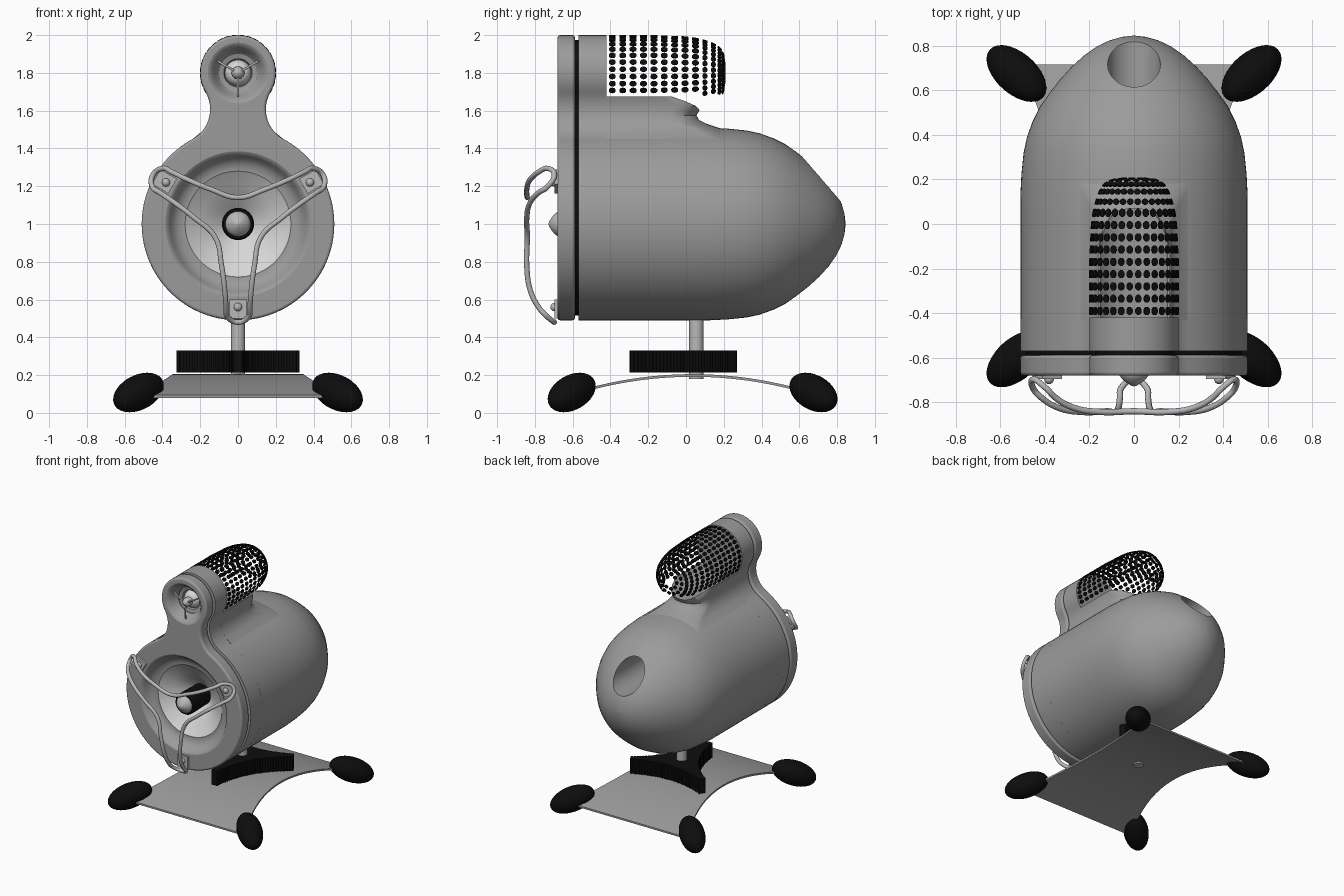
import bpy, bmesh, math
from math import sin, cos, pi, sqrt, atan2
from mathutils import Vector, Matrix

if "Cube" in bpy.data.objects:
    bpy.data.objects.remove(bpy.data.objects["Cube"])


def material(name, c):
    m = bpy.data.materials.new(name)
    m.diffuse_color = (c, c, c, 1)
    m.use_nodes = True
    m.node_tree.nodes["Principled BSDF"].inputs["Base Color"].default_value = m.diffuse_color
    return m


GREY = material("body grey", 0.33)
METAL = material("light metal", 0.48)
CONE = material("pale cone", 0.68)
BLACK = material("black rubber", 0.004)


def finish(bm, name, mat, angle=35):
    bmesh.ops.remove_doubles(bm, verts=bm.verts, dist=1e-5)
    bmesh.ops.recalc_face_normals(bm, faces=bm.faces)
    me = bpy.data.meshes.new(name)
    bm.to_mesh(me)
    bm.free()
    ob = bpy.data.objects.new(name, me)
    bpy.context.collection.objects.link(ob)
    me.materials.append(mat)
    smooth(ob, angle)
    return ob


def smooth(ob, angle=35):
    bpy.ops.object.select_all(action='DESELECT')
    ob.select_set(True)
    bpy.context.view_layer.objects.active = ob
    bpy.ops.object.shade_smooth_by_angle(angle=math.radians(angle))


def apply(ob, kind, **kw):
    m = ob.modifiers.new(kind, kind)
    for k, v in kw.items():
        setattr(m, k, v)
    bpy.context.view_layer.objects.active = ob
    bpy.ops.object.modifier_apply(modifier=m.name)


def cut(ob, cutter):
    apply(ob, 'BOOLEAN', object=cutter, operation='DIFFERENCE', solver='EXACT')
    bpy.data.objects.remove(cutter)
    smooth(ob)


def loft(bm, rings, closed=True):
    vs = [[bm.verts.new(p) for p in r] for r in rings]
    n = len(vs[0])
    for a, b in zip(vs, vs[1:]):
        for i in range(n if closed else n - 1):
            j = (i + 1) % n
            bm.faces.new((a[i], a[j], b[j], b[i]))
    return vs


def lathe(name, profile, zc, mat, n=72, cap=False, angle=35):
    """Turn (radius, y) points round the y axis at height zc."""
    bm = bmesh.new()
    vs = loft(bm, [[(max(r, 1e-4) * cos(2 * pi * i / n), y, zc + max(r, 1e-4) * sin(2 * pi * i / n))
                    for i in range(n)] for r, y in profile])
    if cap:
        bm.faces.new(vs[0])
        bm.faces.new(vs[-1])
    return finish(bm, name, mat, angle)


def rod(name, r, y0, y1, zc):
    return lathe(name, [(r, y0), (r, y1)], zc, GREY, cap=True)


# keyhole outline: big circle, tweeter circle and two tangent fillets
R, RT, RF, ZW, ZT = 0.51, 0.2, 0.18, 1.0, 1.8
FZ = 1.5376 + 0.3875 * RF
FX = sqrt((RT + RF) ** 2 - (ZT - FZ) ** 2)
P1, P2 = atan2(FZ - ZW, FX), atan2(ZT - FZ, -FX)


def keyhole(inset):
    pts = []
    for x, z, r, a, b, n in ((0, ZW, R - inset, pi - P1, 2 * pi + P1, 64),
                             (FX, FZ, RF + inset, P1 + pi, P2, 14),
                             (0, ZT, RT - inset, P2 - pi, 2 * pi - P2, 32),
                             (-FX, FZ, RF + inset, pi - P2, -P1, 14)):
        pts += [(x + r * cos(a + (b - a) * i / n), z + r * sin(a + (b - a) * i / n)) for i in range(n)]
    return pts


def slab(name, inset, y0, y1, mat, bevel=0):
    bm = bmesh.new()
    vs = loft(bm, [[(x, y, z) for x, z in keyhole(inset)] for y in (y0, y1)])
    bm.faces.new(vs[0])
    bm.faces.new(vs[1])
    ob = finish(bm, name, mat)
    if bevel:
        apply(ob, 'BEVEL', width=bevel, segments=3, limit_method='ANGLE', angle_limit=1.0)
    cut(ob, rod("cutter", 0.385, -0.9, -0.3, ZW))
    cut(ob, rod("cutter", 0.16, -0.9, -0.5, ZT))
    return ob


# front baffle, gasket and front of the cabinet
slab("front_baffle", 0, -0.68, -0.588, GREY, 0.014)
slab("gasket", 0.025, -0.6, -0.56, BLACK)
slab("cabinet_front", 0, -0.57, -0.42, GREY)

# bullet-shaped cabinet with rear port
prof = [(0.51, -0.425), (0.51, -0.2), (0.51, 0.0), (0.51, 0.12), (0.505, 0.22), (0.495, 0.32), (0.48, 0.39),
        (0.455, 0.46), (0.42, 0.53), (0.377, 0.59), (0.33, 0.65), (0.28, 0.705), (0.225, 0.755),
        (0.165, 0.797), (0.11, 0.823), (0.055, 0.839), (0, 0.845)]
body = lathe("cabinet_body", prof, ZW, GREY, 96, cap=True, angle=40)
cut(body, rod("cutter", 0.118, 0.3, 1.2, 1.24))

# neck with hollow cradle under the tweeter cage
bm = bmesh.new()
rings = []
for z, yr in ((1.45, 0.3), (1.49, 0.22), (1.51, 0.17), (1.53, 0.11), (1.55, 0.07), (1.575, 0.055), (1.6, 0.07),
              (1.625, 0.08), (1.65, 0.06), (1.675, 0.02)):
    w = FX - sqrt(RF ** 2 - (z - FZ) ** 2)
    rings.append([(w, -0.43, z)] + [(w * cos(pi * i / 20), yr - 0.15 + 0.15 * sin(pi * i / 20), z)
                                    for i in range(21)] + [(-w, -0.43, z)])
vs = loft(bm, rings)
bm.faces.new(vs[0])
bm.faces.new(vs[-1])
neck = finish(bm, "neck", GREY, 45)
cut(neck, rod("cutter", 0.195, -0.42, 0.4, ZT))

# woofer: surround, cone, centre plug
lathe("woofer_surround", [(0.385, -0.68), (0.373, -0.674), (0.36, -0.655), (0.345, -0.63), (0.32, -0.61),
                          (0.29, -0.602), (0.28, -0.602)], ZW, GREY)
lathe("woofer_cone", [(0.282, -0.602), (0.27, -0.592), (0.2, -0.55), (0.13, -0.5), (0.06, -0.44)], ZW, CONE)
lathe("plug_collar", [(0.08, -0.44), (0.085, -0.6), (0.085, -0.66), (0.078, -0.672), (0.05, -0.672)], ZW, BLACK)
lathe("plug_tip", [(0.068, -0.66), (0.066, -0.678), (0.052, -0.697), (0.03, -0.714), (0.012, -0.725),
                   (0, -0.728)], ZW, METAL)

# tweeter: horn, dome and three-spoke guard
lathe("tweeter_horn", [(0.16, -0.68), (0.15, -0.676), (0.135, -0.66), (0.118, -0.63), (0.105, -0.61), (0.1, -0.605),
                       (0.1, -0.597), (0.075, -0.59), (0.07, -0.57), (0, -0.57)], ZT, GREY)
lathe("tweeter_dome", [(0.068, -0.57), (0.06, -0.592), (0.04, -0.61), (0, -0.62)], ZT, CONE, 40)
lathe("tweeter_hub", [(0.03, -0.6), (0.034, -0.64), (0.027, -0.66), (0.012, -0.672), (0, -0.675)], ZT, METAL, 32)


def wire(name, pts, radius, cyclic, mat):
    cu = bpy.data.curves.new(name, 'CURVE')
    cu.dimensions = '3D'
    cu.bevel_depth, cu.bevel_resolution, cu.resolution_u = radius, 3, 8
    cu.use_fill_caps = True
    sp = cu.splines.new('BEZIER')
    sp.bezier_points.add(len(pts) - 1)
    for b, p in zip(sp.bezier_points, pts):
        b.co = p
        b.handle_left_type = b.handle_right_type = 'AUTO'
    sp.use_cyclic_u = cyclic
    ob = bpy.data.objects.new(name, cu)
    bpy.context.collection.objects.link(ob)
    cu.materials.append(mat)


# woofer guard: one closed wire over three feet
path = []
for k in range(3):
    a = -pi / 2 + k * 2 * pi / 3
    u, t = Vector((cos(a), 0, sin(a))), Vector((-sin(a), 0, cos(a)))
    for r, s in ((0.22, -0.087), (0.35, -0.07), (0.44, -0.063), (0.49, -0.057), (0.52, 0), (0.49, 0.057),
                 (0.44, 0.063), (0.35, 0.07), (0.22, 0.087)):
        path.append(u * r + t * s + Vector((0, -0.845 + 0.155 * (r / 0.525) ** 5, ZW)))
    m = a + pi / 3
    path.append(Vector((0.14 * cos(m), -0.84, ZW + 0.14 * sin(m))))
    # foot plate and screw
    bm = bmesh.new()
    rot = Matrix((t, (0, 1, 0), u)).transposed().to_4x4()
    bmesh.ops.create_cube(bm, size=1, matrix=Matrix.Translation(u * 0.45 + Vector((0, -0.685, ZW)))
                          @ rot @ Matrix.Diagonal((0.09, 0.022, 0.1, 1)))
    bmesh.ops.create_uvsphere(bm, u_segments=16, v_segments=8, radius=0.022,
                              matrix=Matrix.Translation(u * 0.44 + Vector((0, -0.696, ZW))))
    finish(bm, "guard_foot", METAL)
    hub = Vector((0, -0.655, ZT))
    wire("tweeter_spoke", [hub + u * 0.02, hub + u * 0.07 + Vector((0, -0.008, 0)), hub + u * 0.125], 0.006, False, METAL)
wire("woofer_guard", path, 0.014, True, METAL)

# tweeter cage: rows of small black studs on a rounded shell
rows = [(-0.39 + 0.055 * i, 0.197 - 0.008 * max(0, i - 4) / 3) for i in range(8)]
rows += [(0.05, 0.182), (0.1, 0.17), (0.145, 0.154), (0.178, 0.132), (0.197, 0.1), (0.203, 0.06)]
bm = bmesh.new()
for k, (y, r) in enumerate(rows):
    a, b = rows[max(k - 1, 0)], rows[min(k + 1, len(rows) - 1)]
    along = Vector((b[0] - a[0], b[1] - a[1])).normalized()
    n = 32 if r > 0.12 else int(2 * pi * r / 0.04)
    long = 0.019 if k < 9 else 0.014
    for i in range(n):
        th = 2 * pi * (i + 0.5) / n
        rad = Vector((cos(th), 0, sin(th)))
        if ZT + r * sin(th) < 1.69:
            continue
        tan = Vector((-sin(th), 0, cos(th)))
        run = rad * along.y + Vector((0, along.x, 0))
        nor = tan.cross(run)
        c = rad * r + Vector((0, y, ZT))
        vs = loft(bm, [[c + tan * (0.015 * cos(q * pi / 5)) + run * (long * sin(q * pi / 5)) + nor * h
                        for q in range(10)] for h in (-0.004, 0.004)])
        bm.faces.new(vs[0])
        bm.faces.new(vs[1])
finish(bm, "tweeter_cage", BLACK)

# stand post
bm = bmesh.new()
bmesh.ops.create_cone(bm, cap_ends=True, segments=32, radius1=0.038, radius2=0.038, depth=0.36,
                      matrix=Matrix.Translation((0, 0.055, 0.36)))
finish(bm, "post", METAL)

# ribbed three-cornered plate with hollow sides
bm = bmesh.new()
out = []
for k in range(3):
    a = -pi / 2 + k * 2 * pi / 3 + pi / 3
    u, t = Vector((cos(a), sin(a), 0)), Vector((-sin(a), cos(a), 0))
    for i in range(65):
        s = -1 + i / 32
        d = 0.205 - 0.075 * (1 - s * s) + (0.004 if i % 2 else -0.004)
        out.append(u * d + t * (s * 0.305) + Vector((0, 0.065, 0)))
vs = loft(bm, [[p + Vector((0, 0, z)) for p in out] for z in (0.215, 0.33)])
bm.faces.new(vs[0])
bm.faces.new(vs[1])
finish(bm, "ribbed_plate", BLACK, 20)

# arched base sheet with waisted sides
bm = bmesh.new()
grid = []
for i in range(33):
    y = -0.68 + 1.36 * i / 32
    w = 0.345 + 0.37 * y * y
    z = 0.205 - 0.24 * y * y
    grid.append([(-w, y + 0.035, z), (w, y + 0.035, z), (w, y + 0.035, z - 0.014), (-w, y + 0.035, z - 0.014)])
vs = loft(bm, grid)
bm.faces.new(vs[0])
bm.faces.new(vs[-1])
finish(bm, "base_sheet", GREY)

# four egg-shaped feet
for sx in (-1, 1):
    for sy in (-1, 1):
        bm = bmesh.new()
        axis = Vector((sx * 0.7, sy * 0.63, -0.36)).to_track_quat('Z', 'Y').to_matrix().to_4x4()
        bmesh.ops.create_uvsphere(bm, u_segments=32, v_segments=20, radius=1,
                                  matrix=Matrix.Translation((sx * 0.527, 0.035 + sy * 0.64, 0.108))
                                  @ axis @ Matrix.Diagonal((0.092, 0.092, 0.168, 1)))
        finish(bm, "rubber_foot", BLACK)
